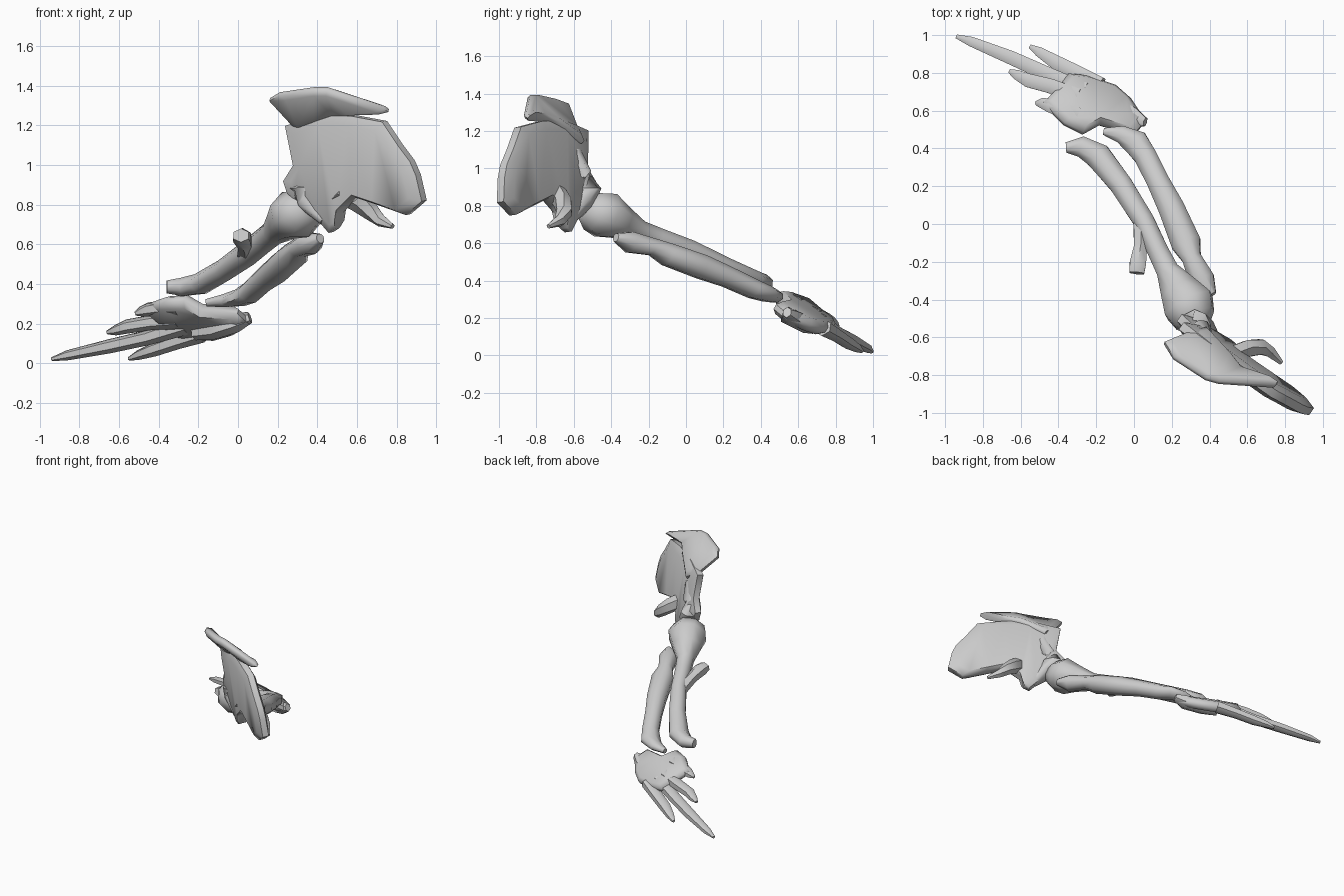
import bpy, bmesh, math
from mathutils import Vector


def finish(bm, name, angle=55):
    bmesh.ops.recalc_face_normals(bm, faces=bm.faces[:])
    me = bpy.data.meshes.new(name)
    bm.to_mesh(me)
    bm.free()
    ob = bpy.data.objects.new(name, me)
    bpy.context.collection.objects.link(ob)
    bpy.ops.object.select_all(action='DESELECT')
    ob.select_set(True)
    bpy.context.view_layer.objects.active = ob
    bpy.ops.object.shade_smooth_by_angle(angle=math.radians(angle))
    return ob


def bridge(bm, rings):
    n = len(rings[0])
    for a, b in zip(rings, rings[1:]):
        for i in range(n):
            j = (i + 1) % n
            bm.faces.new((a[i], a[j], b[j], b[i]))
    bm.faces.new(rings[0])
    bm.faces.new(rings[-1])


def bone(name, path, sides=8):
    """Loft of elliptical rings: x, y, z, half width, half height."""
    bm = bmesh.new()
    pts = [Vector(p[:3]) for p in path]
    rings = []
    for k, p in enumerate(path):
        t = (pts[min(k + 1, len(pts) - 1)] - pts[max(k - 1, 0)]).normalized()
        side = t.cross(Vector((0, 0, 1))).normalized()
        up = side.cross(t)
        rings.append([bm.verts.new(pts[k] + side * p[3] * math.cos(a) + up * p[4] * math.sin(a))
                      for a in (math.tau * (i + .5) / sides for i in range(sides))])
    bridge(bm, rings)
    return finish(bm, name)


def plate(name, pts, normal, thick, edge=.35, inset=.85):
    """Flat bone with thin rim and thicker middle."""
    bm = bmesh.new()
    pts = [Vector(p) for p in pts]
    c = sum(pts, Vector()) / len(pts)
    n = Vector(normal).normalized() * thick / 2
    rings = [[bm.verts.new(c + (p - c) * s + n * d) for p in pts]
             for s, d in ((inset, -1), (1, -edge), (1, edge), (inset, 1))]
    bridge(bm, rings)
    bmesh.ops.triangulate(bm, faces=[f for f in bm.faces if len(f.verts) > 4])
    return finish(bm, name)


# Shoulder blade: front outline laid on a slanted plane
outline = [(.25, 1.2), (.29, 1.0), (.24, .92), (.26, .86), (.41, .73), (.47, .66), (.5, .68),
           (.51, .75), (.6, .84), (.72, .8), (.86, .75), (.94, .82), (.91, .95), (.88, 1.02),
           (.82, 1.1), (.74, 1.22), (.58, 1.25), (.4, 1.25)]
plate("shoulder_blade",
      [(x, -.5 - .73 * (x - .25) - .13 * (z - .9), z) for x, z in outline],
      (.57, .81, .11), .09, edge=.5)

# Thick outer border of the blade that carries the socket
bone("shoulder_socket", [(.36, -.61, 1.2, .035, .03), (.37, -.6, 1.08, .045, .045),
                         (.35, -.56, .97, .06, .055), (.33, -.535, .89, .085, .075),
                         (.36, -.555, .82, .075, .06), (.44, -.63, .72, .03, .03)], 8)

# Tilted plate above the blade
plate("shoulder_ridge", [(.16, -.63, 1.33), (.28, -.58, 1.2), (.38, -.55, 1.14), (.51, -.69, 1.24),
                         (.58, -.78, 1.27), (.76, -.84, 1.275), (.74, -.86, 1.29), (.45, -.84, 1.385),
                         (.38, -.82, 1.385), (.21, -.71, 1.36)], (.2, .65, .75), .06)

# Hooked process
bone("shoulder_hook", [(.5, -.7, .88, .05, .06), (.6, -.66, .82, .05, .055), (.67, -.65, .765, .045, .045),
                       (.72, -.675, .72, .033, .033), (.78, -.735, .69, .014, .012)], 6)

# First long bone with round head
bone("long_bone_with_head", [
    (.35, -.55, .79, .06, .06), (.32, -.5, .77, .12, .11), (.29, -.43, .75, .145, .13),
    (.24, -.35, .71, .11, .095), (.18, -.25, .66, .065, .065), (.13, -.15, .62, .06, .065),
    (.05, .02, .555, .06, .065), (-.07, .21, .47, .065, .055), (-.19, .36, .4, .075, .055),
    (-.28, .41, .385, .06, .05), (-.36, .405, .385, .03, .035)])
bone("elbow_knob", [(.015, -.26, .645, .045, .035), (.02, -.21, .635, .05, .05),
                    (.035, -.12, .6, .04, .045), (.04, .03, .55, .05, .045)], 6)

# Second long bone
bone("second_long_bone", [
    (.415, -.375, .63, .025, .025), (.36, -.3, .605, .075, .06), (.305, -.18, .58, .055, .05),
    (.275, -.1, .54, .085, .065), (.2, .08, .475, .075, .07), (.13, .22, .42, .065, .06),
    (.06, .36, .355, .065, .055), (.01, .43, .33, .075, .045), (-.07, .475, .315, .05, .035),
    (-.16, .49, .305, .02, .02)])

# Hand: palm plate on a slanted plane, heel lobe, four fingers
palm = [(.06, .54), (0, .475), (-.18, .53), (-.27, .48), (-.37, .53), (-.48, .64), (-.4, .72),
        (-.35, .79), (-.25, .78), (-.1, .73), (-.02, .66)]
plate("palm", [(x, y, .21 - .25 * (x - .07) - .6 * (y - .53)) for x, y in palm],
      (.25, .6, 1), .08)
bone("palm_heel", [(.06, .54, .23, .025, .03), (-.01, .56, .205, .065, .05),
                   (-.12, .63, .17, .06, .05), (-.22, .68, .155, .04, .04)], 6)

fingers = [[(-.26, .7, .19), (-.45, .79, .13), (-.65, .88, .085), (-.86, .965, .04), (-.94, .993, .02)],
           [(-.3, .67, .22), (-.44, .73, .205), (-.56, .76, .185), (-.62, .79, .165), (-.66, .81, .155)],
           [(-.18, .73, .15), (-.3, .8, .11), (-.42, .86, .07), (-.5, .91, .042), (-.55, .94, .022)],
           [(-.3, .57, .28), (-.38, .6, .28), (-.45, .63, .27), (-.49, .64, .26), (-.52, .64, .25)]]
widths = (.055, .045, .042, .03, .012)
for i, f in enumerate(fingers):
    bone(f"finger_{i + 1}", [(*p, w, w * .85) for p, w in zip(f, widths)], 6)
